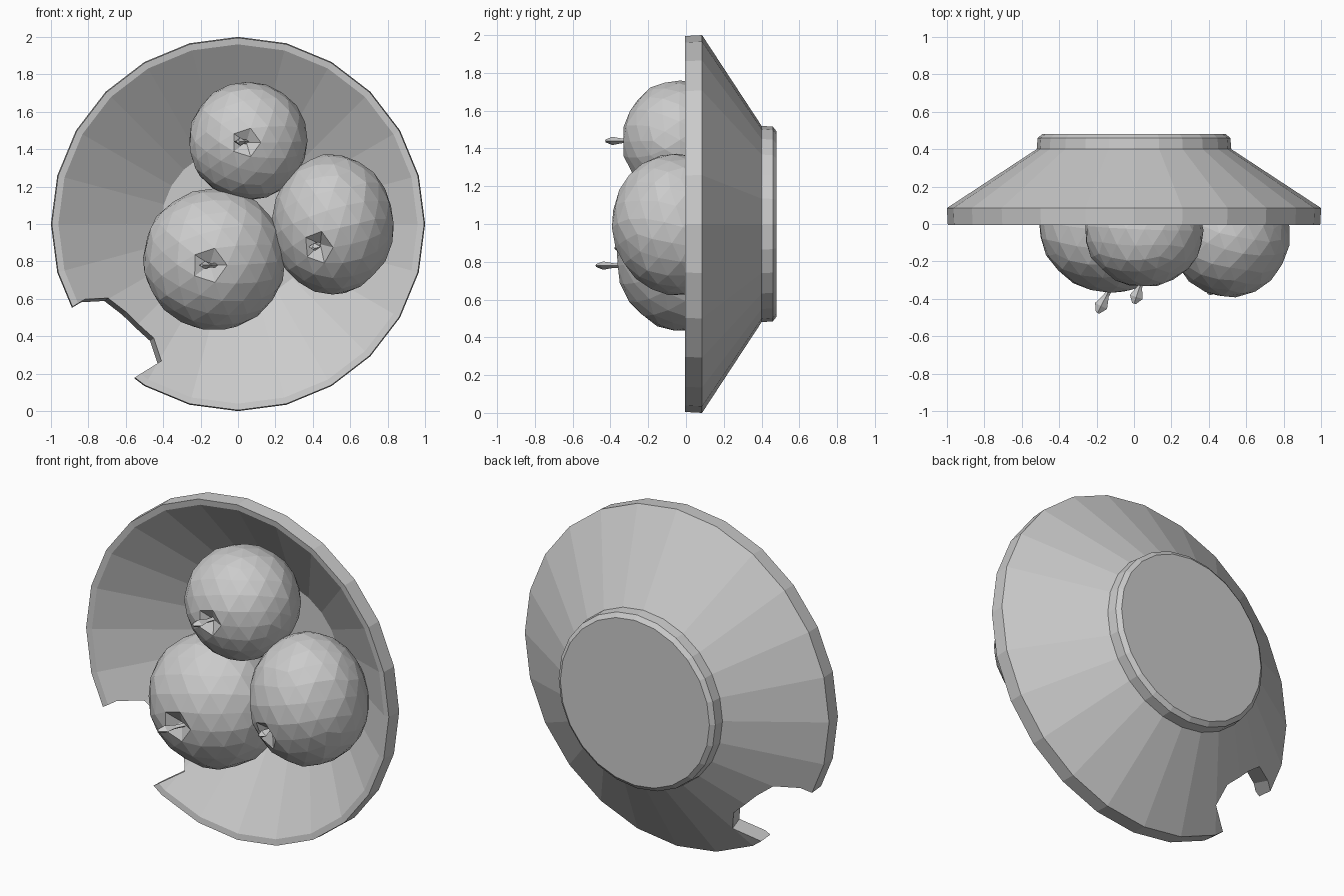
import bpy, bmesh, math, random
from mathutils import Vector

if "Cube" in bpy.data.objects:
    bpy.data.objects.remove(bpy.data.objects["Cube"])

random.seed(4)
SIDES = 24


def finish(name, bm):
    bmesh.ops.recalc_face_normals(bm, faces=bm.faces)
    me = bpy.data.meshes.new(name)
    bm.to_mesh(me)
    bm.free()
    ob = bpy.data.objects.new(name, me)
    bpy.context.collection.objects.link(ob)
    return ob


def loft(bm, rings):
    """Join successive vertex rings with quads and cap both ends."""
    n = len(rings[0])
    for a, b in zip(rings, rings[1:]):
        for i in range(n):
            j = (i + 1) % n
            bm.faces.new((a[i], a[j], b[j], b[i]))
    bm.faces.new(rings[0])
    bm.faces.new(rings[-1])


def revolve(name, profile, zc):
    """Turn (radius, y) points about the front-to-back axis."""
    bm = bmesh.new()
    rings = []
    for r, y in profile:
        rings.append([bm.verts.new((r * math.sin(math.tau * i / SIDES), y,
                                    zc + r * math.cos(math.tau * i / SIDES)))
                      for i in range(SIDES)])
    loft(bm, rings)
    return finish(name, bm)


def prism(name, outline, y0, y1, shift=(0, 0)):
    """Extrude an x,z outline along y, sliding the far end by shift."""
    bm = bmesh.new()
    loft(bm, [[bm.verts.new((x, y0, z)) for x, z in outline],
              [bm.verts.new((x + shift[0], y1, z + shift[1])) for x, z in outline]])
    return finish(name, bm)


def cut(target, cutter):
    mod = target.modifiers.new("cut", 'BOOLEAN')
    mod.operation = 'DIFFERENCE'
    mod.solver = 'EXACT'
    mod.object = cutter
    bpy.context.view_layer.objects.active = target
    bpy.ops.object.modifier_apply(modifier=mod.name)
    bpy.data.objects.remove(cutter)


# Bowl tipped on its side, opening to the front, foot at the back
bowl = revolve("bowl", [(0.41, 0.37), (0.96, 0.0), (0.995, -0.005),
                        (1.0, 0.085), (0.52, 0.40), (0.515, 0.46), (0.49, 0.48)], 1.0)

# Broken notch at the lower left of the rim, and a small chip at the upper right
cut(bowl, prism("notch_cutter", [(-0.87, 0.57), (-0.79, 0.62), (-0.65, 0.64), (-0.55, 0.57),
                                 (-0.40, 0.43), (-0.37, 0.30), (-0.54, 0.19), (-0.7, -0.1),
                                 (-1.2, 0.4)], -0.1, 0.6, (-0.15, -0.12)))
cut(bowl, prism("chip_cutter", [(0.36, 1.98), (0.40, 1.885), (0.54, 1.82), (0.62, 1.9)],
                -0.05, 0.06, (0.06, 0.06)))


def apple(name, centre, axis, radius, front, back, stretch=(1, 1)):
    """Faceted fruit: icosphere with a stem dimple, narrowing to the far end."""
    axis = Vector(axis).normalized()
    rot = axis.to_track_quat('Z', 'Y')
    bm = bmesh.new()
    bmesh.ops.create_icosphere(bm, subdivisions=3, radius=1)
    for v in bm.verts:
        r, t = math.hypot(v.co.x, v.co.y), v.co.z
        taper = 1 + 0.06 * t * (1 - t * t) if t > 0 else 1 + 0.08 * t
        z = t * (front if t > 0 else back)
        if t > 0:
            z -= 0.15 * front * max(0, 1 - r / 0.25)
        p = Vector((v.co.x * radius * taper, v.co.y * radius * taper, z))
        p *= 1 + random.uniform(-0.012, 0.012)
        p = rot @ p
        v.co = Vector((p.x * stretch[0], p.y, p.z * stretch[1])) + Vector(centre)
    return finish(name, bm)


def stem(name, base, tip):
    """Thin four-sided stem, swelling near its tip."""
    base, tip = Vector(base), Vector(tip)
    rot = (tip - base).to_track_quat('Z', 'Y')
    bm = bmesh.new()
    rings = []
    for f, w, h in [(0, .014, .012), (.5, .014, .012), (.8, .036, .022), (1, .01, .008)]:
        c = base.lerp(tip, f)
        rings.append([bm.verts.new(c + rot @ Vector((x * w, y * h, 0)))
                      for x, y in ((1, 0), (0, 1), (-1, 0), (0, -1))])
    loft(bm, rings)
    return finish(name, bm)


# Three apples and their stems
apple("apple_top", (0.055, -0.02, 1.445), (-0.04, -1, -0.03), 0.317, 0.32, 0.31)
stem("stem_top", (0.06, -0.25, 1.44), (0.0, -0.425, 1.44))
apple("apple_left", (-0.125, 0.0, 0.815), (-0.08, -1, -0.10), 0.38, 0.37, 0.32)
stem("stem_left", (-0.10, -0.29, 0.78), (-0.195, -0.475, 0.78))
apple("apple_right", (0.515, -0.02, 1.01), (-0.28, -1, -0.38), 0.35, 0.375, 0.29, (0.93, 1.08))
stem("stem_right", (0.45, -0.27, 0.91), (0.40, -0.375, 0.87))
